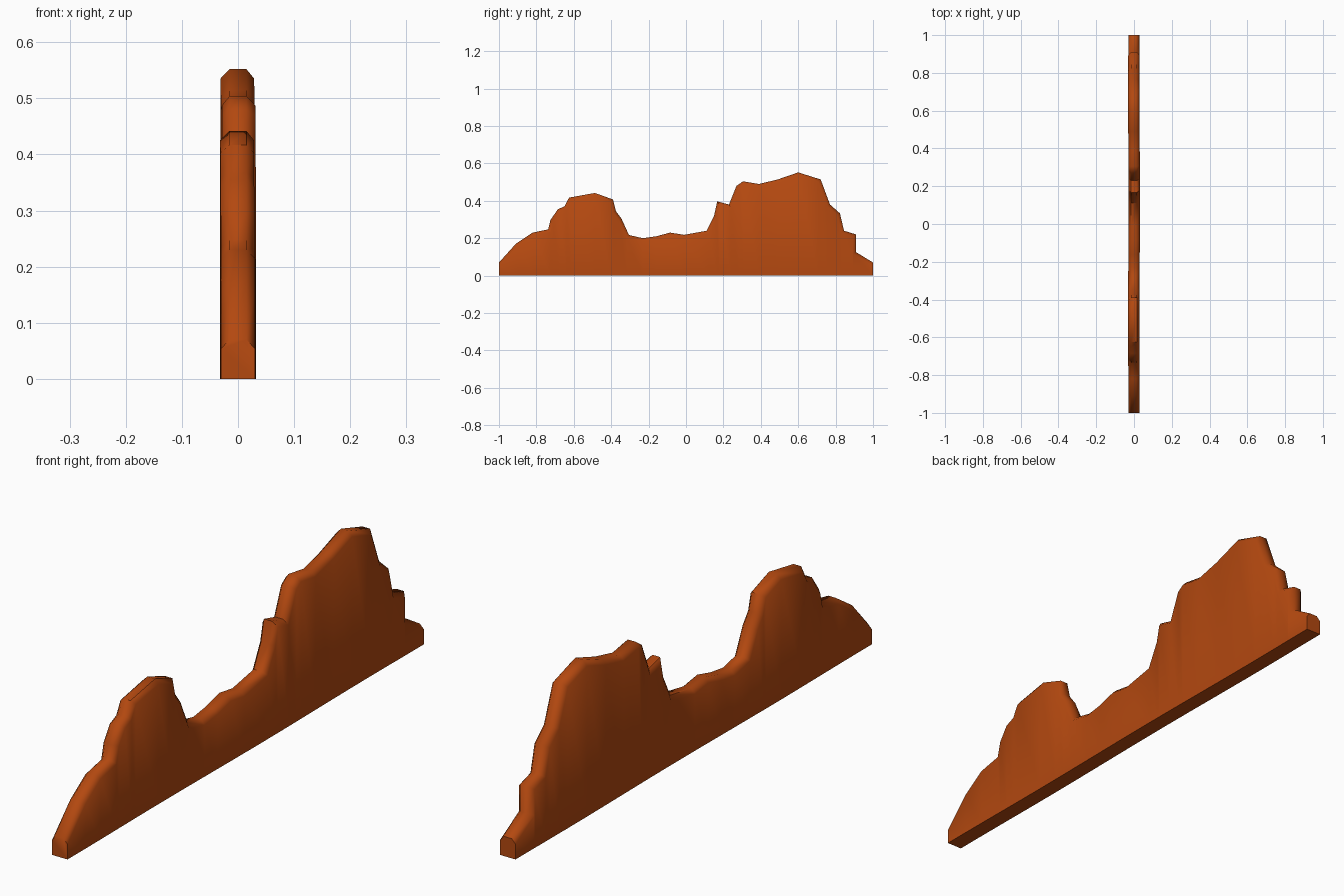
import bpy, bmesh, math
from mathutils import Vector

if "Cube" in bpy.data.objects:
    bpy.data.objects.remove(bpy.data.objects["Cube"])

# Ridge silhouette (y, z), left to right
RIDGE = [(-1, .07), (-.91, .17), (-.82, .23), (-.737, .247), (-.725, .297), (-.685, .355),
         (-.65, .37), (-.625, .417), (-.487, .442), (-.39, .407), (-.375, .345), (-.345, .305),
         (-.305, .217), (-.23, .2), (-.16, .21), (-.085, .23), (-.01, .218), (.11, .24),
         (.15, .32), (.167, .397), (.23, .38), (.27, .48), (.305, .504), (.39, .49),
         (.49, .514), (.6, .552), (.72, .514), (.77, .38), (.823, .333), (.845, .24),
         (.91, .22), (.91, .125), (1, .07)]
HALF, FLAT, CUT = .03, .015, .016
pts = [Vector(p) for p in RIDGE]


def inset(i):
    """Ridge point moved inward along its mitre; ends drop straight down."""
    p = pts[i]
    if i in (0, len(pts) - 1):
        return p - Vector((0, CUT))
    a, b = (p - pts[i - 1]).normalized(), (pts[i + 1] - p).normalized()
    na, nb = Vector((a.y, -a.x)), Vector((b.y, -b.x))
    return p + (na + nb) * CUT / (1 + na.dot(nb))


# Cross-sections: flat crest, bevelled shoulders, slightly wavy sides
bm = bmesh.new()
rings = []
for i, p in enumerate(pts):
    q = inset(i)
    s = .002 * math.sin(5 * p.x + 1) * (1 - p.x ** 4)
    ring = [(s - HALF, q.x, 0), (s - HALF, q.x, q.y), (-FLAT, p.x, p.y),
            (FLAT, p.x, p.y), (s + HALF, q.x, q.y), (s + HALF, q.x, 0)]
    rings.append([bm.verts.new(v) for v in ring])
for r, t in zip(rings, rings[1:]):
    for k in range(6):
        n = (k + 1) % 6
        bm.faces.new((r[k], r[n], t[n], t[k]))
bm.faces.new(rings[0])
bm.faces.new(rings[-1])
bmesh.ops.remove_doubles(bm, verts=bm.verts, dist=.0005)
bmesh.ops.recalc_face_normals(bm, faces=bm.faces)
mesh = bpy.data.meshes.new("mountain_ridge")
bm.to_mesh(mesh)
bm.free()

ridge = bpy.data.objects.new("mountain_ridge", mesh)
bpy.context.collection.objects.link(ridge)
mat = bpy.data.materials.new("red_rock")
mat.diffuse_color = (.45, .065, .005, 1)
mat.use_nodes = True
mat.node_tree.nodes["Principled BSDF"].inputs["Base Color"].default_value = mat.diffuse_color
mesh.materials.append(mat)

# Soft shoulders, crisp base and ends
bpy.context.view_layer.objects.active = ridge
ridge.select_set(True)
bpy.ops.object.shade_smooth_by_angle(angle=math.radians(50))
